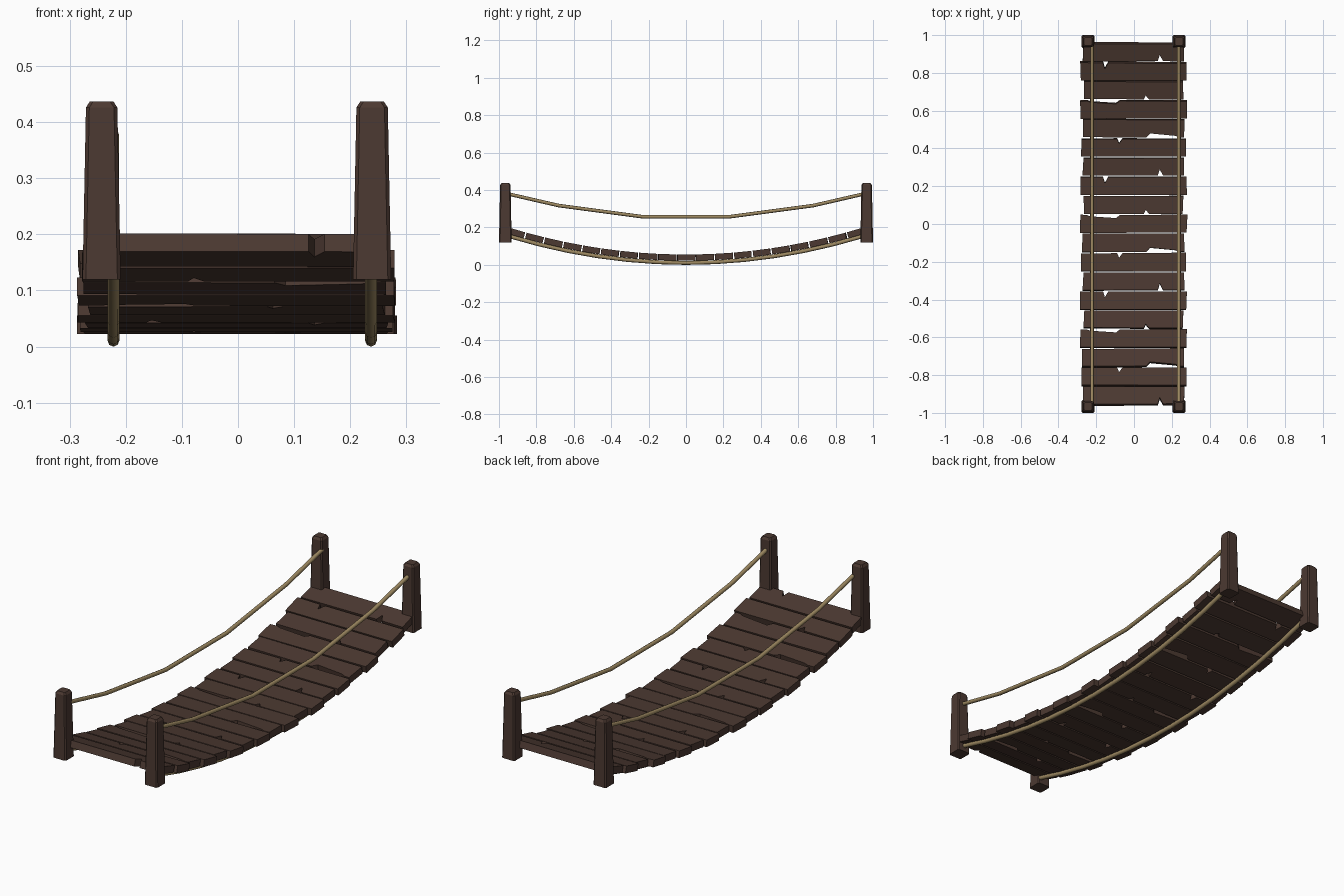
import bpy, bmesh, math, random
from mathutils import Matrix

random.seed(4)
cube = bpy.data.objects.get("Cube")
if cube:
    bpy.data.objects.remove(cube, do_unlink=True)


def material(name, rgb):
    m = bpy.data.materials.new(name)
    m.use_nodes = True
    m.diffuse_color = (*rgb, 1)
    bsdf = m.node_tree.nodes["Principled BSDF"]
    bsdf.inputs["Base Color"].default_value = (*rgb, 1)
    bsdf.inputs["Roughness"].default_value = 0.9
    return m


wood = material("dark_brown_wood", (0.072, 0.041, 0.031))
hemp = material("tan_rope", (0.34, 0.25, 0.12))


def finish(bm, name, mat):
    bmesh.ops.recalc_face_normals(bm, faces=bm.faces)
    mesh = bpy.data.meshes.new(name)
    bm.to_mesh(mesh)
    bm.free()
    mesh.materials.append(mat)
    ob = bpy.data.objects.new(name, mesh)
    bpy.context.collection.objects.link(ob)
    return ob


def sag(y, base):
    return base + 0.16 * y * y


# Tapered posts with chamfered corners and a bevelled top
def post(name, x, y):
    bm = bmesh.new()
    rings = []
    for z, half in ((0.12, 0.034), (0.426, 0.028), (0.437, 0.021)):
        c = half - 0.006
        outline = []
        for k in range(4):
            turn = Matrix.Rotation(k * math.pi / 2, 3, 'Z')
            outline += [turn @ p for p in (Matrix(((half, -c, z), (half, c, z), (0, 0, 0))))[:2]]
        rings.append([bm.verts.new((x + p.x, y + p.y, p.z)) for p in outline])
    for low, high in zip(rings, rings[1:]):
        for i in range(8):
            j = (i + 1) % 8
            bm.faces.new((low[i], low[j], high[j], high[i]))
    bm.faces.new(rings[0])
    bm.faces.new(rings[-1])
    finish(bm, name, wood)


# Planks: six weathered shapes, each with its half widths and a broken edge
HALF = 0.047
THICK = 0.033


def nick(x, depth, width=0.014):
    return [(x - width, 0), (x - 0.004, depth), (x + width, 0)]


# left end, right end, edge that is broken (+1 back, -1 front), break outline
shapes = [
    (-0.270, 0.266, -1, nick(0.14, 0.034)),
    (-0.283, 0.279, 1, nick(-0.15, 0.032)),
    (-0.266, 0.260, -1, nick(0.066, 0.02)),
    (-0.285, 0.281, 1, [(-0.25, 0), (-0.23, 0.007), (-0.095, 0.016), (-0.075, 0)]),
    (-0.273, 0.265, -1, [(0.065, 0), (0.085, 0.022), (0.22, 0.009), (0.24, 0)]),
    (-0.280, 0.276, 1, nick(-0.075, 0.024)),
]


def plank(index, y):
    left, right, side, cut = shapes[index % 6]
    j = lambda: random.uniform(-0.003, 0.003)
    broken = [(x, side * (HALF - d)) for x, d in cut]
    front = [(left + j(), -HALF + j()), (right + j(), -HALF + j())]
    back = [(right + j(), HALF + j()), (left + j(), HALF + j())]
    if side < 0:
        front[1:1] = broken
    else:
        back[1:1] = broken[::-1]
    bm = bmesh.new()
    face = bm.faces.new([bm.verts.new((px, py, -THICK / 2)) for px, py in front + back])
    grown = bmesh.ops.extrude_face_region(bm, geom=[face])
    top = [v for v in grown["geom"] if isinstance(v, bmesh.types.BMVert)]
    bmesh.ops.translate(bm, verts=top, vec=(0, 0, THICK))
    bmesh.ops.triangulate(bm, faces=[f for f in bm.faces if len(f.verts) > 4])
    tilt = Matrix.Rotation(math.atan(0.32 * y), 4, 'X')
    bm.transform(Matrix.Translation((0, y, sag(y, 0.039))) @ tilt)
    finish(bm, f"plank_{index + 1}", wood)


for i in range(19):
    plank(i, 0.912 - i * 0.1013)


# Ropes: eight-sided tubes along a polyline
def rope(name, x, path, radius):
    curve = bpy.data.curves.new(name, 'CURVE')
    curve.dimensions = '3D'
    curve.bevel_depth = radius
    curve.bevel_resolution = 2
    curve.use_fill_caps = True
    line = curve.splines.new('POLY')
    line.points.add(len(path) - 1)
    for p, (y, z) in zip(line.points, path):
        p.co = (x, y, z, 1)
    curve.materials.append(hemp)
    ob = bpy.data.objects.new(name, curve)
    bpy.context.collection.objects.link(ob)
    bpy.ops.object.select_all(action='DESELECT')
    ob.select_set(True)
    bpy.context.view_layer.objects.active = ob
    bpy.ops.object.convert(target='MESH')
    bpy.ops.object.shade_smooth_by_angle(angle=math.radians(50))


half_rail = [(0.95, 0.379), (0.68, 0.317), (0.23, 0.257)]
rail_path = [(-y, z) for y, z in half_rail] + half_rail[::-1]
deck_path = [(y, sag(y, 0.0105)) for y in (k * 0.157 for k in range(-6, 7))]

for side, post_x, rope_x in (("right", -0.243, -0.222), ("left", 0.239, 0.237)):
    post(f"front_{side}_post", post_x, -0.966)
    post(f"back_{side}_post", post_x, 0.966)
    rope(f"{side}_hand_rope", rope_x, rail_path, 0.0095)
    rope(f"{side}_deck_rope", rope_x, deck_path, 0.0105)
